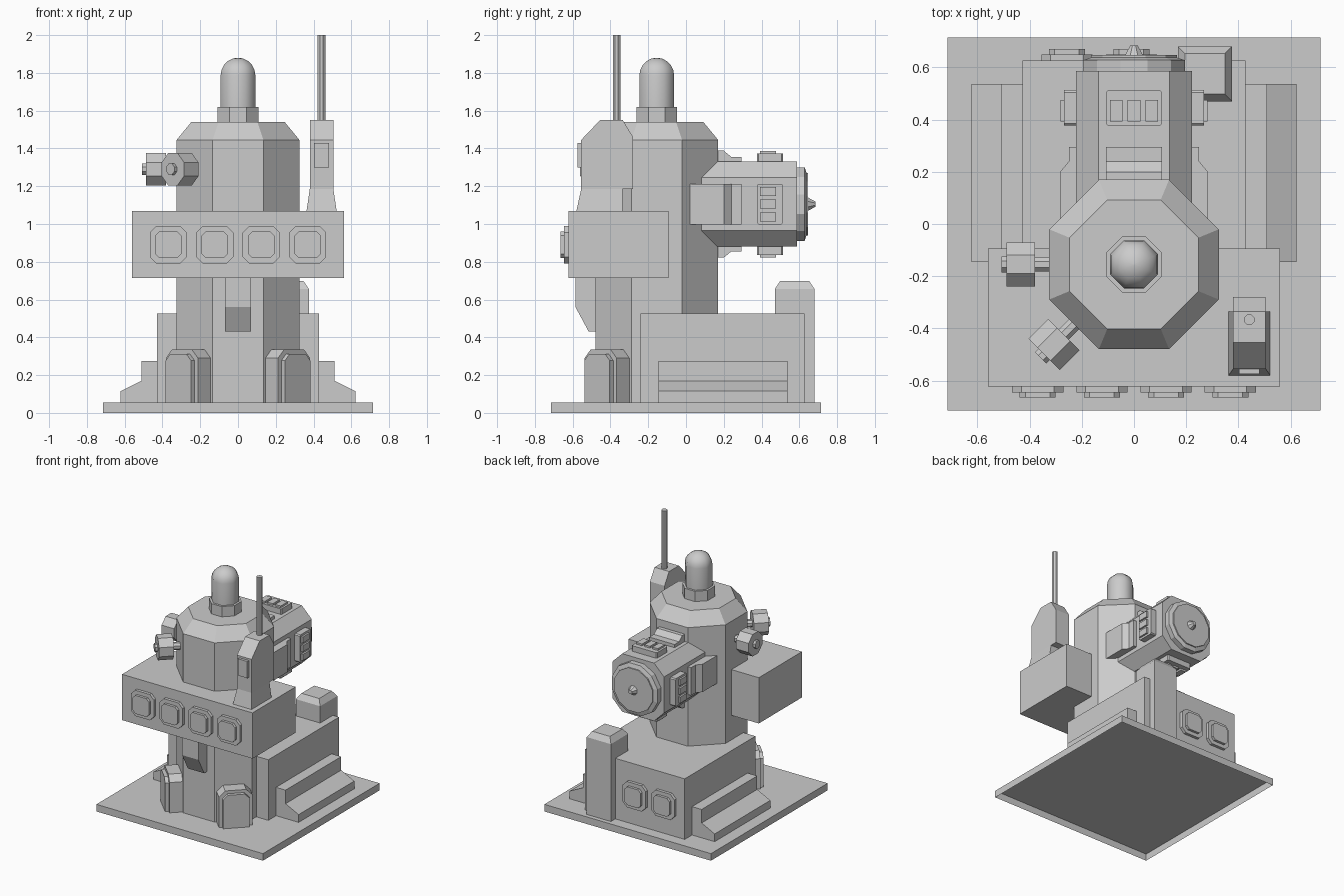
import bpy, bmesh
from math import pi, cos, sin, radians
from mathutils import Matrix, Vector

if "Cube" in bpy.data.objects:
    bpy.data.objects.remove(bpy.data.objects["Cube"])

I = Matrix.Identity(4)
T = Matrix.Translation
def R(deg, ax):
    return Matrix.Rotation(radians(deg), 4, ax)

def finish(name, bm, mat):
    bmesh.ops.recalc_face_normals(bm, faces=bm.faces)
    bm.transform(mat)
    me = bpy.data.meshes.new(name)
    bm.to_mesh(me)
    bm.free()
    ob = bpy.data.objects.new(name, me)
    bpy.context.collection.objects.link(ob)
    return ob

def loft(name, rings, mat=I, bottom=True):
    bm = bmesh.new()
    rows = [[bm.verts.new(p) for p in ring] for ring in rings]
    n = len(rows[0])
    for a, b in zip(rows, rows[1:]):
        for i in range(n):
            j = (i + 1) % n
            bm.faces.new((a[i], a[j], b[j], b[i]))
    bm.faces.new(rows[-1])
    if bottom:
        bm.faces.new(rows[0])
    return finish(name, bm, mat)

def prism(name, pts, lo, hi, axis, mat=I, pts2=None, bottom=True):
    put = {'X': lambda u, v, w: (w, u, v),
           'Y': lambda u, v, w: (u, w, v),
           'Z': lambda u, v, w: (u, v, w)}[axis]
    return loft(name, [[put(u, v, lo) for u, v in pts],
                       [put(u, v, hi) for u, v in (pts2 or pts)]], mat, bottom)

def lathe(name, profile, n, mat=I):
    # radius is measured to the flats
    k = 1 / cos(pi / n)
    return loft(name, [[(r * k * cos(2 * pi * (i + .5) / n), r * k * sin(2 * pi * (i + .5) / n), z)
                        for i in range(n)] for r, z in profile], mat)

def rect(x0, x1, y0, y1):
    return [(x0, y0), (x1, y0), (x1, y1), (x0, y1)]

def cham(cx, cy, a, b, c):
    return [(cx + x, cy + y) for x, y in
            ((-a + c, -b), (a - c, -b), (a, -b + c), (a, b - c), (a - c, b), (-a + c, b), (-a, b - c), (-a, -b + c))]

def window(name, x, z, y, s):
    prism(name + "_frame", cham(x, z, .098, .1, .035), y, y + s * .023, 'Y')
    prism(name + "_pane", cham(x, z, .069, .071, .022), y, y + s * .043, 'Y')

# ground plate, open underneath
prism("base_plate", rect(-.715, .715, -.715, .715), 0, .055, 'Z', bottom=False)

# central tower and beacon
C = T((0, -.155, 0))
lathe("tower", [(.325, .055), (.325, 1.445), (.247, 1.54)], 8, C)
lathe("beacon_collar", [(.108, 1.54), (.108, 1.62)], 8, C)
dome = [(.092, 1.62)] + [(.092 * cos(a * pi / 10), 1.787 + .093 * sin(a * pi / 10)) for a in range(5)] + [(.004, 1.88)]
beacon = lathe("beacon_dome", dome, 8, C)
bpy.context.view_layer.objects.active = beacon
beacon.select_set(True)
bpy.ops.object.shade_smooth_by_angle(angle=radians(50))

# front cabin with windows and chute below
prism("cabin", rect(-.56, .56, -.622, -.093), .715, 1.07, 'Z')
for i in range(4):
    window(f"cabin_window_{i}", -.369 + i * .246, .89, -.622, -1)
prism("cabin_chute", [(-.585, .73), (-.585, .56), (-.515, .43), (-.46, .43), (-.46, .73)], -.07, .07, 'X')

# antenna housing and mast
prism("antenna_foot", rect(.363, .522, -.58, -.335), 1.07, 1.185, 'Z', pts2=rect(.38, .505, -.555, -.335))
prism("antenna_housing", [(-.555, 1.185), (-.555, 1.445), (-.455, 1.55), (-.335, 1.55), (-.28, 1.46), (-.28, 1.185)],
      .38, .505, 'X')
prism("antenna_panel", rect(.402, .482, 1.3, 1.43), -.575, -.55, 'Y')
lathe("antenna_mast", [(.02, 1.54), (.02, 2.0)], 8, T((.442, -.367, 0)))

# side lamps and front buttresses around the tower
for i, a in enumerate((0, 45)):
    m = T((0, -.155, 1.29)) @ R(a, 'Z') @ R(-90, 'Y')
    lathe(f"lamp_arm_{i}", [(.027, .3), (.027, .39)], 8, m)
    lathe(f"lamp_body_{i}", [(.085, .38), (.085, .488)], 8, m)
    lathe(f"lamp_tip_{i}", [(.03, .48), (.03, .507)], 8, m)

def arch(w, top, c):
    return [(-w, .055), (w, .055), (w, top - c), (w - c, top), (-w + c, top), (-w, top - c)]

for i, a in enumerate((45, 135)):
    m = C @ R(a, 'Z')
    prism(f"buttress_{i}", arch(.12, .335, .045), -.42, -.3, 'X', m)
    prism(f"buttress_panel_{i}", arch(.095, .312, .035), -.447, -.4, 'X', m)

# rear drum: chamfered square body with round end cap
prism("drum_body", cham(0, 1.105, .222, .225, .085), -.05, .587, 'Y')
m = T((0, 0, 1.105)) @ R(-90, 'X')
lathe("drum_cap", [(.195, .57), (.195, .628), (.165, .638), (.165, .647)], 12, m)
lathe("drum_spike", [(.038, .64), (.03, .655), (.014, .685)], 8, m)

# control panels and brackets on all four drum sides
for i in range(4):
    m = T((0, 0, 1.105)) @ R(90 * i, 'Y')
    prism(f"drum_panel_{i}", cham(0, .445, .108, .068, .008), .2, .268, 'Z', m)
    for j in (-1, 0, 1):
        prism(f"drum_button_{i}_{j + 1}", rect(j * .068 - .024, j * .068 + .024, .392, .476), .26, .282, 'Z', m)
    prism(f"drum_bracket_{i}", [(0, .2), (0, .283), (.2, .283), (.24, .25), (.295, .25), (.295, .2)],
          -.108, .108, 'X', m)

# rear machine block with windows
prism("machine_block", rect(-.428, .428, -.24, .627), .055, .525, 'Z')
for i, x in enumerate((-.257, -.01)):
    window(f"block_window_{i}", x, .285, .627, 1)

# mirrored side steps
for n, s in (("left", -1), ("right", 1)):
    prism(f"side_steps_{n}", [(s * x, z) for x, z in
          ((.42, .055), (.622, .055), (.622, .115), (.51, .17), (.51, .275), (.42, .275))], -.145, .537, 'Y')

# rear chimney with bevelled top
chimney = [[(x, y, z) for x, y in rect(.168 + d, .376 - d, .47 + d, .681 - d)]
           for d, z in ((0, .055), (0, .655), (.028, .697))]
loft("chimney", chimney)
